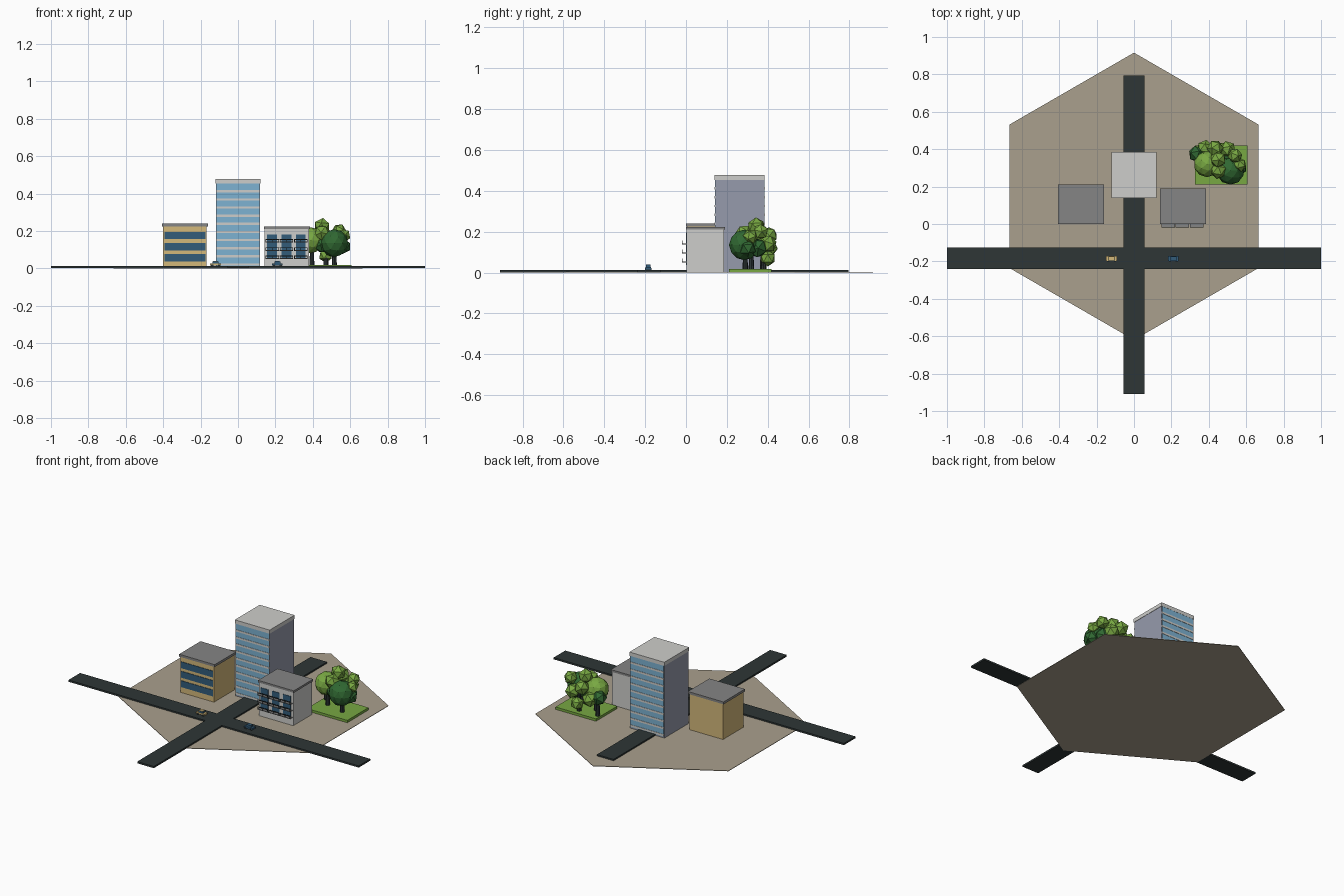
import bpy, bmesh, math
from mathutils import Matrix, Vector

cube = bpy.data.objects.get("Cube")
if cube:
    bpy.data.objects.remove(cube)


def material(name, r, g, b):
    """Flat colour given as 0-255 display values, stored linear."""
    col = [((c / 255 + 0.055) / 1.055) ** 2.4 for c in (r, g, b)] + [1]
    m = bpy.data.materials.new(name)
    m.use_nodes = True
    m.diffuse_color = col
    m.node_tree.nodes["Principled BSDF"].inputs["Base Color"].default_value = col
    return m


EARTH = material("earth", 170, 160, 141)
ASPHALT = material("asphalt", 46, 54, 54)
PALE_GLASS = material("pale_glass", 125, 178, 210)
DARK_GLASS = material("dark_glass", 50, 92, 122)
CONCRETE = material("concrete", 206, 206, 203)
SAND = material("sand", 212, 184, 122)
ROOF = material("roof_grey", 133, 133, 133)
SLATE = material("slate", 150, 155, 172)
LEAF = material("light_leaf", 120, 168, 66)
DARK_LEAF = material("dark_leaf", 48, 104, 50)


def finish(name, bm, mat):
    mesh = bpy.data.meshes.new(name)
    bm.to_mesh(mesh)
    bm.free()
    mesh.materials.append(mat)
    obj = bpy.data.objects.new(name, mesh)
    bpy.context.collection.objects.link(obj)
    return obj


def boxes(name, mat, *extents):
    """One object made of boxes, each (x0, x1, y0, y1, z0, z1)."""
    bm = bmesh.new()
    for x0, x1, y0, y1, z0, z1 in extents:
        mid = Vector((x0 + x1, y0 + y1, z0 + z1)) / 2
        size = Matrix.Diagonal((x1 - x0, y1 - y0, z1 - z0, 1))
        bmesh.ops.create_cube(bm, size=1, matrix=Matrix.Translation(mid) @ size)
    return finish(name, bm, mat)


# Hexagonal ground and crossing roads
bm = bmesh.new()
bmesh.ops.create_cone(bm, cap_ends=True, segments=6, radius1=0.768, radius2=0.768, depth=0.003,
                      matrix=Matrix.Translation((0, 0.148, 0.0015)))
if max(v.co.x for v in bm.verts) > 0.7:
    bmesh.ops.rotate(bm, verts=bm.verts, cent=(0, 0.148, 0),
                     matrix=Matrix.Rotation(math.pi / 6, 3, "Z"))
finish("ground", bm, EARTH)
boxes("cross_road", ASPHALT, (-1, 1, -0.24, -0.126, 0.001, 0.012))
boxes("long_road", ASPHALT, (-0.057, 0.057, -0.91, -0.24, 0.001, 0.012),
      (-0.057, 0.057, -0.126, 0.795, 0.001, 0.012))

# Tower: plain sides, glazed front and back with pale floor bands
boxes("tower_body", SLATE, (-0.118, 0.118, 0.144, 0.381, 0.002, 0.456))
boxes("tower_roof", CONCRETE, (-0.12, 0.12, 0.14, 0.385, 0.454, 0.477))
boxes("tower_glass", PALE_GLASS, *[(-0.114, 0.114, y, y + 0.003, 0.012, 0.454) for y in (0.141, 0.381)])
floor = 0.0435
boxes("tower_bands", CONCRETE, *[(-0.116, 0.116, y, y + 0.005, 0.015 + i * floor, 0.027 + i * floor)
                                for i in range(11) for y in (0.139, 0.381) if i < 10])

# Sand-coloured office with three ribbon windows
boxes("office_walls", SAND, (-0.4, -0.168, 0.004, 0.207, 0.002, 0.228))
boxes("office_roof", ROOF, (-0.406, -0.161, 0, 0.211, 0.225, 0.24))
boxes("office_windows", DARK_GLASS, *[(-0.394, -0.174, 0.001, 0.005, z, z + 0.04) for z in (0.038, 0.097, 0.156)])

# Apartment block with window columns and balconies
boxes("apartment_walls", CONCRETE, (0.143, 0.379, 0.003, 0.187, 0.002, 0.212))
boxes("apartment_roof", ROOF, (0.139, 0.384, 0, 0.191, 0.21, 0.223))
columns = (0.182, 0.259, 0.336)
levels = (0.05, 0.094, 0.138)
boxes("apartment_windows", DARK_GLASS, *[(x - 0.026, x + 0.026, 0, 0.004, 0.05, 0.182) for x in columns])
slabs, rails = [], []
for x in columns:
    for z in levels:
        a, b = x - 0.036, x + 0.036
        slabs.append((a, b, -0.018, 0.004, z, z + 0.005))
        rails.append((a, b, -0.019, -0.016, z + 0.015, z + 0.019))
        rails += [(p - 0.0015, p + 0.0015, -0.019, -0.016, z, z + 0.017) for p in (a + 0.002, x, b - 0.002)]
boxes("balcony_slabs", ROOF, *slabs)
boxes("balcony_rails", ASPHALT, *rails)


# Small cars on the cross road
def car(name, x, paint):
    y = -0.185
    boxes(name + "_body", paint, (x - 0.029, x + 0.029, y - 0.014, y + 0.014, 0.016, 0.026),
          (x - 0.013, x + 0.013, y - 0.011, y + 0.011, 0.036, 0.039))
    boxes(name + "_cabin", DARK_GLASS, (x - 0.016, x + 0.016, y - 0.012, y + 0.012, 0.026, 0.036))
    boxes(name + "_wheels", ASPHALT, *[(x + dx - 0.006, x + dx + 0.006, y - 0.015, y + 0.015, 0.011, 0.021)
                                      for dx in (-0.018, 0.018)])


car("sand_car", -0.12, SAND)
car("blue_car", 0.21, DARK_GLASS)

# Park lawn
boxes("lawn", LEAF, (0.327, 0.606, 0.21, 0.419, 0.002, 0.018))


# Trees: tapered trunks and clusters of faceted leaf balls
def foliage(name, mat, blobs):
    bm = bmesh.new()
    for i, (x, y, z, r) in enumerate(blobs):
        place = Matrix.Translation((x, y, z)) @ Matrix.Rotation(i * 0.9, 4, (1, 0.4, 1))
        bmesh.ops.create_icosphere(bm, subdivisions=1 if r < 0.06 else 2, radius=r, matrix=place)
    return finish(name, bm, mat)


foliage("light_foliage", LEAF, [
    (0.39, 0.32, 0.15, 0.07), (0.38, 0.405, 0.12, 0.045), (0.45, 0.345, 0.225, 0.045),
    (0.435, 0.405, 0.18, 0.045), (0.5, 0.4, 0.14, 0.045), (0.54, 0.365, 0.2, 0.04),
    (0.565, 0.315, 0.175, 0.038), (0.47, 0.4, 0.07, 0.04), (0.45, 0.285, 0.19, 0.045)])
foliage("dark_foliage", DARK_LEAF, [
    (0.515, 0.285, 0.135, 0.075), (0.45, 0.295, 0.125, 0.045), (0.56, 0.3, 0.12, 0.045),
    (0.525, 0.35, 0.12, 0.05), (0.335, 0.375, 0.13, 0.045)])
bm = bmesh.new()
for x, y in ((0.395, 0.32), (0.515, 0.29), (0.47, 0.38), (0.345, 0.375)):
    bmesh.ops.create_cone(bm, cap_ends=True, segments=8, radius1=0.014, radius2=0.009, depth=0.11,
                          matrix=Matrix.Translation((x, y, 0.065)))
finish("trunks", bm, ASPHALT)
